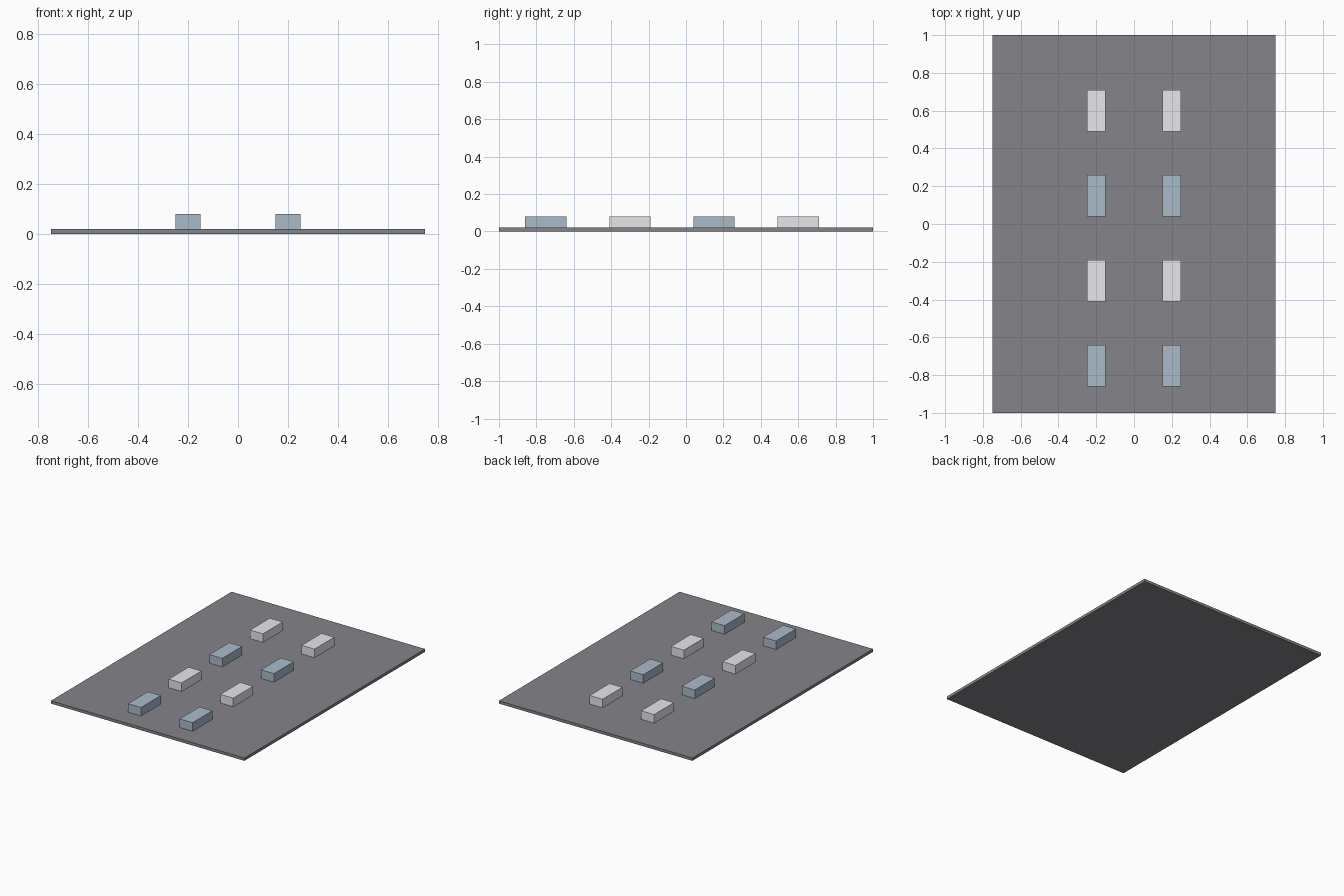
import bpy

if "Cube" in bpy.data.objects:
    bpy.data.objects.remove(bpy.data.objects["Cube"])


def material(name, rgb):
    mat = bpy.data.materials.new(name)
    mat.diffuse_color = (*rgb, 1.0)
    mat.use_nodes = True
    mat.node_tree.nodes["Principled BSDF"].inputs["Base Color"].default_value = mat.diffuse_color
    return mat


def box(name, center, size, mat):
    bpy.ops.mesh.primitive_cube_add(size=1, location=center)
    obj = bpy.context.object
    obj.name = name
    obj.scale = size
    bpy.ops.object.transform_apply(location=False, rotation=False, scale=True)
    obj.data.materials.append(mat)
    return obj


dark = material("dark_grey", (0.235, 0.23, 0.25))
blue = material("blue_grey", (0.40, 0.50, 0.59))
light = material("light_grey", (0.81, 0.79, 0.84))

# Thin ground slab
SLAB = 0.02
box("base_slab", (0, 0, SLAB / 2), (1.5, 2.0, SLAB), dark)

# Two columns of blocks, alternating colour by row
BLOCK = (0.10, 0.22, 0.06)
for row in range(4):
    y = -0.75 + 0.45 * row
    for side, x in (("left", -0.2), ("right", 0.2)):
        box(f"block_{side}_{row + 1}", (x, y, SLAB + BLOCK[2] / 2), BLOCK,
            light if row % 2 else blue)
